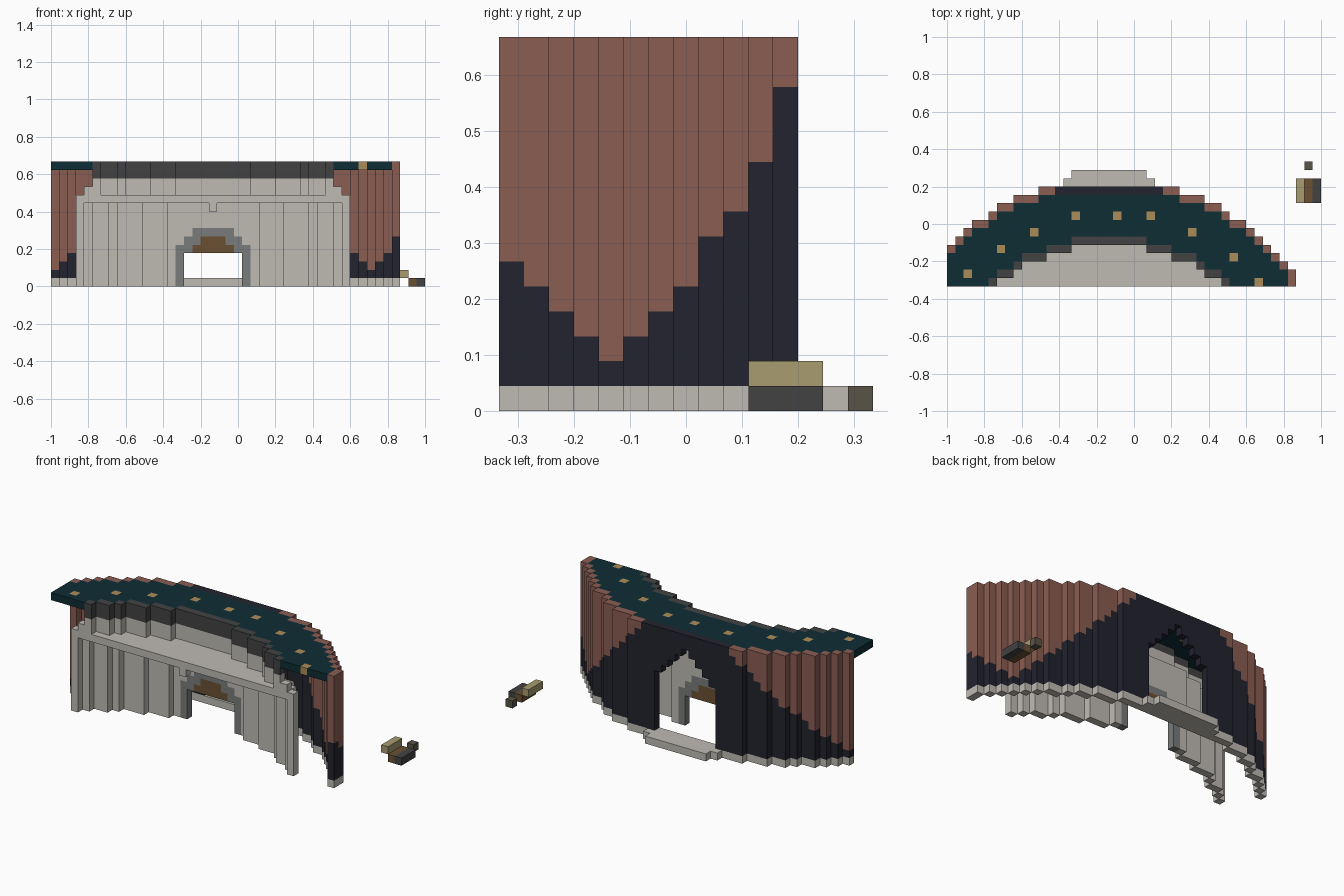
import bpy
import bmesh
from mathutils import Vector

if "Cube" in bpy.data.objects:
    bpy.data.objects.remove(bpy.data.objects["Cube"], do_unlink=True)

UNIT = 2 / 45                        # edge of one block
ORIGIN = Vector((-1, -1 / 3, 0))
MID = 19                             # column on the axis of the arc
TOP = 14                             # highest layer

COLOURS = {                          # sRGB, turned linear below
    "pale_stone": (191, 187, 180),
    "brick_red": (138, 93, 82),
    "midnight_blue": (34, 35, 46),
    "deep_teal": (13, 45, 52),
    "charcoal": (66, 66, 66),
    "mid_grey": (121, 124, 123),
    "wood_brown": (107, 80, 50),
    "lamp_gold": (172, 140, 90),
    "straw": (168, 156, 112),
    "taupe": (90, 83, 70),
}


def linear(c):
    c /= 255
    return c / 12.92 if c <= 0.04045 else ((c + 0.055) / 1.055) ** 2.4


def make_material(name, rgb):
    mat = bpy.data.materials.new(name)
    mat.use_nodes = True
    colour = (*[linear(c) for c in rgb], 1)
    mat.diffuse_color = colour
    mat.node_tree.nodes["Principled BSDF"].inputs["Base Color"].default_value = colour
    return mat


materials = {n: make_material(n, c) for n, c in COLOURS.items()}
blocks = {}                          # (column, row, layer) -> (part, colour)


def fill(part, colour, cols, rows, layers):
    """Fill an inclusive range of blocks; later parts replace earlier ones."""
    for i in range(cols[0], cols[1] + 1):
        for j in range(rows[0], rows[1] + 1):
            for k in range(layers[0], layers[1] + 1):
                blocks[i, j, k] = (part, colour)


def arc_row(limits, first_row, d):
    """Row of a stepped arc at distance d from the axis, or -1 beyond it."""
    for step, limit in enumerate(limits):
        if d <= limit:
            return first_row - step
    return -1


OUTER = [8, 11, 13, 14, 16, 17, 18, 19, 20, 21, 22]
RIM = [4, 7, 10, 11, 13, 14]
FACADE = [r + 1 for r in RIM] + [16]

for i in range(42):
    d = abs(i - MID)
    col = (i, i)

    # curved outer wall: stone base, dark lower part, brick above
    row = arc_row(OUTER, 11, d)
    rows = (0, 1) if d == 22 else (row, row)
    split = 2 + abs(19 - d)
    fill("wall_brick", "brick_red", col, rows, (split, TOP))
    fill("wall_lower", "midnight_blue", col, rows, (1, min(split - 1, TOP)))
    fill("wall_base", "pale_stone", col, rows, (0, 0))
    if d <= 4:                       # pointed rear opening
        for k in range(1, 13 - d):
            blocks.pop((i, row, k), None)

    # roof between outer wall and inner rim
    rim = arc_row(RIM, 5, d)
    if d < 22:
        fill("roof", "deep_teal", col, (rim + 1, row - 1), (TOP, TOP))

    # inner rim and the upper facade below it
    if rim >= 0:
        fill("roof_rim", "charcoal", col, (rim, rim), (13, TOP))
        fill("upper_facade", "pale_stone", col, (rim, rim), (11, 12))
    elif d == 15:
        fill("upper_facade", "pale_stone", col, (0, 0), (11, 11))

    # lower facade with the flat ledge over it
    front = arc_row(FACADE, 6, d)
    if front >= 0:
        fill("lower_facade", "pale_stone", col, (front, front), (0, 9))
        fill("ledge", "pale_stone", col, (0, front), (10, 10))

fill("wall_lower", "midnight_blue", (41, 41), (0, 0), (5, 5))
fill("ledge", "pale_stone", (MID, MID), (0, 0), (9, 9))

# doorway: grey arch, wooden panel, open passage
DOOR = (6, 6)
for reach, layers in ((4, (0, 4)), (3, (5, 5)), (2, (6, 6))):
    fill("door_frame", "mid_grey", (MID - reach, MID + reach), DOOR, layers)
for reach, k in ((2, 4), (1, 5)):
    fill("door_panel", "wood_brown", (MID - reach, MID + reach), DOOR, (k, k))
for i in range(MID - 3, MID + 4):
    for k in range(4):
        blocks.pop((i, 6, k), None)

# rear doorstep
for reach, j in ((5, 12), (4, 13)):
    fill("doorstep", "pale_stone", (MID - reach, MID + reach), (j, j), (0, 0))

# roof lamps
for i, j in ((2, 1), (6, 4), (10, 6), (15, 8), (20, 8),
             (24, 8), (29, 6), (34, 3), (37, 0)):
    fill("roof_lamps", "lamp_gold", (i, i), (j, j), (TOP, TOP))

# small detached bench
fill("bench_back", "straw", (42, 42), (10, 12), (1, 1))
fill("bench_seat", "wood_brown", (43, 43), (10, 12), (0, 0))
fill("bench_front", "charcoal", (44, 44), (10, 12), (0, 0))
fill("bench_post", "taupe", (43, 43), (14, 14), (0, 0))

CORNERS = ((0, 0), (1, 0), (1, 1), (0, 1))


def build(part, colour, cells):
    """Make one object from the exposed sides of its blocks."""
    bm = bmesh.new()
    verts = {}
    for cell in cells:
        for axis in range(3):
            u, v = (axis + 1) % 3, (axis + 2) % 3
            for side in (0, 1):
                near = list(cell)
                near[axis] += 2 * side - 1
                if tuple(near) in blocks:
                    continue
                loop = []
                for a, b in CORNERS if side else reversed(CORNERS):
                    p = list(cell)
                    p[axis] += side
                    p[u] += a
                    p[v] += b
                    key = tuple(p)
                    if key not in verts:
                        verts[key] = bm.verts.new(ORIGIN + Vector(p) * UNIT)
                    loop.append(verts[key])
                bm.faces.new(loop)
    bmesh.ops.dissolve_limit(bm, angle_limit=0.01, verts=bm.verts[:], edges=bm.edges[:])
    mesh = bpy.data.meshes.new(part)
    bm.to_mesh(mesh)
    bm.free()
    mesh.materials.append(materials[colour])
    bpy.context.scene.collection.objects.link(bpy.data.objects.new(part, mesh))


groups = {}
for cell, kind in blocks.items():
    groups.setdefault(kind, []).append(cell)
for (part, colour), cells in groups.items():
    build(part, colour, cells)
